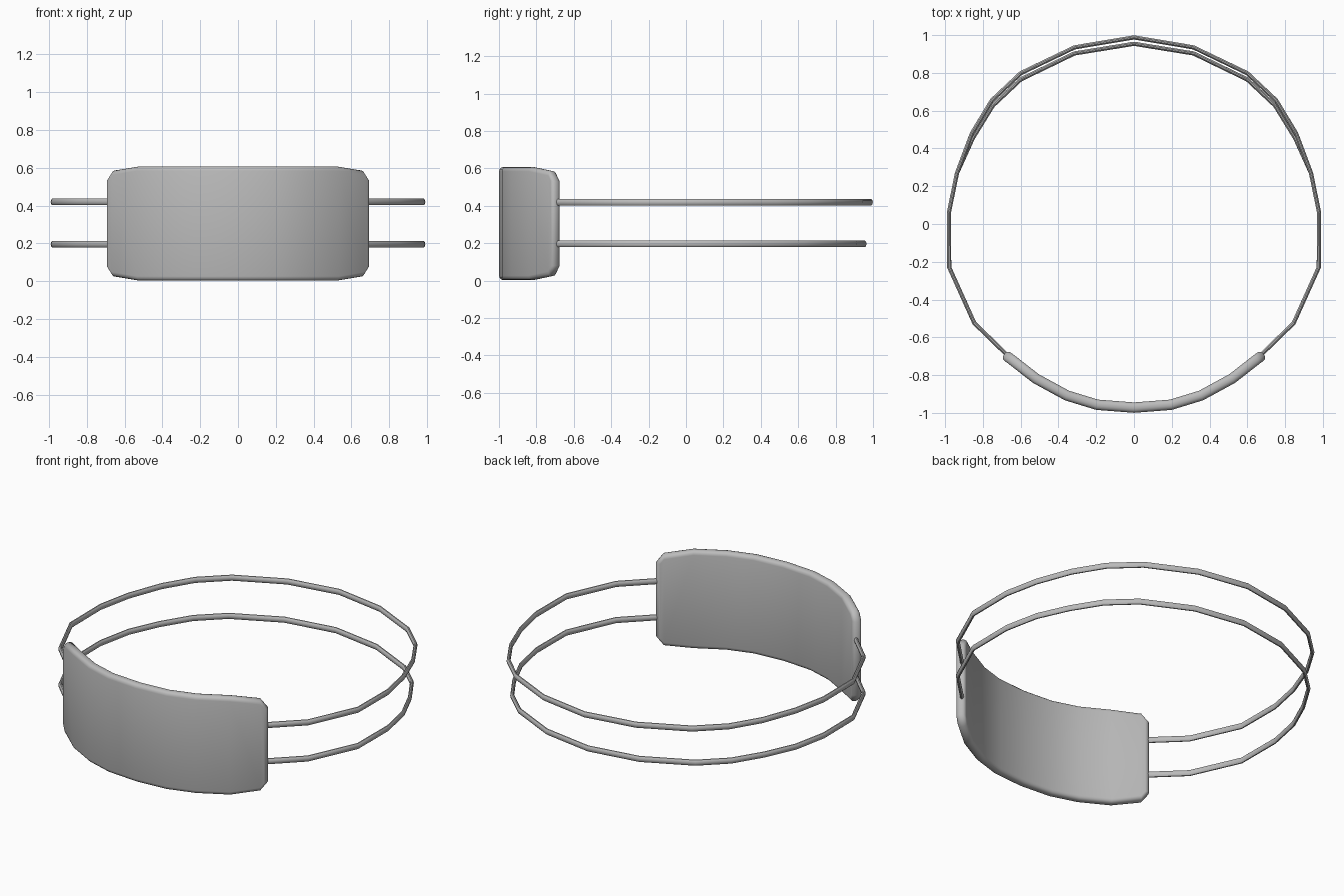
import bpy, bmesh
from math import cos, sin, pi, radians
from mathutils import Vector

if "Cube" in bpy.data.objects:
    bpy.data.objects.remove(bpy.data.objects["Cube"])

metal = bpy.data.materials.new("grey metal")
metal.use_nodes = True
colour = (0.5, 0.5, 0.5, 1)
metal.diffuse_color = colour
metal.node_tree.nodes["Principled BSDF"].inputs["Base Color"].default_value = colour


def finish(name, bm):
    """Turn a bmesh into a named object."""
    bmesh.ops.recalc_face_normals(bm, faces=bm.faces)
    mesh = bpy.data.meshes.new(name)
    bm.to_mesh(mesh)
    bm.free()
    mesh.materials.append(metal)
    obj = bpy.data.objects.new(name, mesh)
    bpy.context.collection.objects.link(obj)
    return obj


def smooth(obj, angle):
    bpy.ops.object.select_all(action="DESELECT")
    obj.select_set(True)
    bpy.context.view_layer.objects.active = obj
    bpy.ops.object.shade_smooth_by_angle(angle=radians(angle))


def mirrored(half):
    """Complete a half profile whose last point lies on x = 0."""
    return half + [(-p[0], *p[1:]) for p in reversed(half[:-1])]


# Curved front plate: x, y, half height at each station
MID = 0.305
stations = mirrored([(0.687, -0.69, 0.225), (0.652, -0.715, 0.28), (0.52, -0.818, 0.302),
                     (0.355, -0.908, 0.302), (0.195, -0.957, 0.302), (0, -0.972, 0.302)])
bm = bmesh.new()
columns = [[bm.verts.new((x, y, MID + s * h)) for s in (-1, 1)] for x, y, h in stations]
for a, b in zip(columns, columns[1:]):
    bm.faces.new((a[0], b[0], b[1], a[1]))
plate = finish("front_plate", bm)
solid = plate.modifiers.new("thickness", "SOLIDIFY")
solid.thickness = 0.055
solid.offset = 0
bevel = plate.modifiers.new("rounded rim", "BEVEL")
bevel.width = 0.022
bevel.segments = 3
bevel.limit_method = "ANGLE"
bevel.angle_limit = radians(60)
smooth(plate, 60)


# Wire bands: oval section swept around the open loop
def wire(name, half, z, wide=0.011, tall=0.018, sides=10):
    path = [Vector((x, y, z)) for x, y in mirrored(half)]
    bm = bmesh.new()
    rings = []
    for i, p in enumerate(path):
        along = path[min(i + 1, len(path) - 1)] - path[max(i - 1, 0)]
        out = along.cross(Vector((0, 0, 1))).normalized()
        rings.append([bm.verts.new(p + out * wide * cos(2 * pi * k / sides)
                                   + Vector((0, 0, tall * sin(2 * pi * k / sides))))
                      for k in range(sides)])
    for a, b in zip(rings, rings[1:]):
        for k in range(sides):
            n = (k + 1) % sides
            bm.faces.new((a[k], a[n], b[n], b[k]))
    bm.faces.new(rings[0])
    bm.faces.new(rings[-1])
    smooth(finish(name, bm), 50)


side = [(0.66, -0.705), (0.845, -0.525), (0.978, -0.23), (0.98, 0.06), (0.937, 0.27)]
wire("upper_band", side + [(0.858, 0.48), (0.752, 0.655), (0.60, 0.798), (0.315, 0.935), (0, 0.988)], 0.419)
wire("lower_band", side + [(0.853, 0.455), (0.747, 0.627), (0.60, 0.765), (0.315, 0.903), (0, 0.954)], 0.196)
